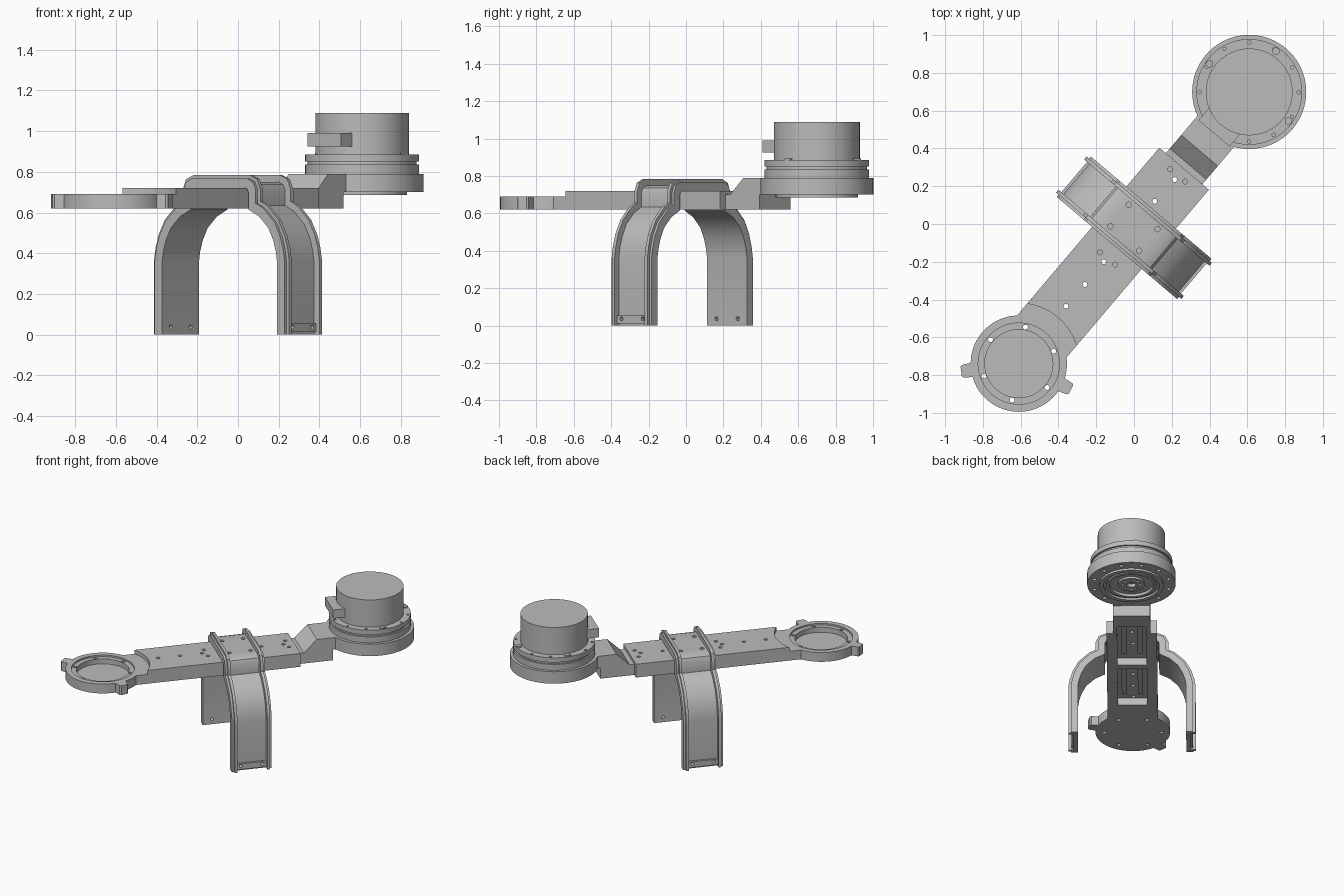
import bpy, bmesh
from math import sin, cos, pi, radians, asin
from mathutils import Matrix, Vector

if "Cube" in bpy.data.objects:
    bpy.data.objects.remove(bpy.data.objects["Cube"], do_unlink=True)

grey = bpy.data.materials.new("machined_grey")
grey.use_nodes = True
grey.diffuse_color = (0.5, 0.5, 0.5, 1)
grey.node_tree.nodes["Principled BSDF"].inputs["Base Color"].default_value = (0.5, 0.5, 0.5, 1)

# Parts are built with the arm along x, then turned into place
PLACE = Matrix.Translation((0, -0.02, 0)) @ Matrix.Rotation(radians(49.7), 4, 'Z')
END = 0.943          # distance from the clamp to each end centre
HALF = 0.172         # half width of the beam
parts = []


def finish(name, bm):
    bmesh.ops.remove_doubles(bm, verts=bm.verts, dist=1e-5)
    bmesh.ops.recalc_face_normals(bm, faces=bm.faces)
    bm.transform(PLACE)
    mesh = bpy.data.meshes.new(name)
    bm.to_mesh(mesh)
    bm.free()
    mesh.materials.append(grey)
    ob = bpy.data.objects.new(name, mesh)
    bpy.context.collection.objects.link(ob)
    parts.append(ob)
    return ob


def prism(name, pts, lo, hi, axis='z'):
    put = {'x': lambda a, b, t: (t, a, b), 'y': lambda a, b, t: (a, t, b),
           'z': lambda a, b, t: (a, b, t)}[axis]
    bm = bmesh.new()
    face = bm.faces.new([bm.verts.new(put(a, b, lo)) for a, b in pts])
    ext = bmesh.ops.extrude_face_region(bm, geom=[face])
    step = Vector(put(0, 0, hi - lo))
    bmesh.ops.translate(bm, verts=[g for g in ext["geom"] if isinstance(g, bmesh.types.BMVert)], vec=step)
    return finish(name, bm)


def rect(x0, x1, y0, y1):
    return [(x0, y0), (x1, y0), (x1, y1), (x0, y1)]


def lathe(name, profile, x):
    bm = bmesh.new()
    vs = [bm.verts.new((x + r, 0, z)) for r, z in profile]
    es = [bm.edges.new(p) for p in zip(vs, vs[1:])]
    bmesh.ops.spin(bm, geom=vs + es, cent=(x, 0, 0), axis=(0, 0, 1), angle=2 * pi, steps=72)
    return finish(name, bm)


def pegs(name, spots, r, depth, axis='Z'):
    bm = bmesh.new()
    turn = Matrix.Rotation(pi / 2, 4, 'X') if axis == 'Y' else Matrix.Identity(4)
    for p in spots:
        bmesh.ops.create_cone(bm, cap_ends=True, segments=16, radius1=r, radius2=r,
                              depth=depth, matrix=Matrix.Translation(p) @ turn)
    return finish(name, bm)


def cut(cutter, *targets):
    cutter.hide_render = True
    for ob in targets:
        mod = ob.modifiers.new("cut", 'BOOLEAN')
        mod.operation, mod.solver, mod.object = 'DIFFERENCE', 'EXACT', cutter
        bpy.context.view_layer.objects.active = ob
        bpy.ops.object.modifier_apply(modifier=mod.name)
    parts.remove(cutter)
    bpy.data.objects.remove(cutter, do_unlink=True)


def around(cx, r, z, count, start=0):
    return [(cx + r * cos(a), r * sin(a), z)
            for a in (radians(start) + 2 * pi * i / count for i in range(count))]


def end_arc(r):
    # Arc about the ring centre, across the beam width
    a = asin(HALF / r)
    return [(-END + r * cos(t), r * sin(t)) for t in (-a + 2 * a * i / 16 for i in range(17))]


# Beam, with a curved shoulder toward the ring
beam = prism("beam", end_arc(0.32) + [(0.41, HALF), (0.41, -HALF)], 0.62, 0.72)
prism("ring_neck", end_arc(0.235) + end_arc(0.32)[::-1], 0.62, 0.69)

# Sloped neck rising to the motor
neck = prism("motor_neck", [(0.41, 0.62), (0.65, 0.62), (0.65, 0.70), (0.69, 0.70), (0.69, 0.79),
                            (0.536, 0.79), (0.443, 0.70), (0.41, 0.70)], -0.127, 0.127, 'y')

# Underside pockets with rails
for i, (x0, x1) in enumerate([(-0.57, -0.07), (-0.02, 0.50)]):
    cut(prism("pocket_cutter", rect(x0, x1, -0.1, 0.1), 0.6, 0.675), beam, neck)
    for v in (-0.055, 0.055):
        prism("pocket_rail", rect(x0 + 0.1, x1 - 0.06, v - 0.018, v + 0.018), 0.65, 0.68)

# Through holes in the beam
back = PLACE.inverted()
holes = [(0.19, 0.29), (0.215, 0.235), (0.27, 0.225), (0.11, 0.12), (-0.18, -0.15),
         (-0.16, -0.20), (-0.10, -0.215), (-0.26, -0.32), (-0.36, -0.435)]
cut(pegs("hole_cutter", [back @ Vector((x, y, 0.67)) for x, y in holes], 0.013, 0.3), beam)

# Open ring seat with two tabs
seat = lathe("ring_seat", [(0, 0.62), (0.255, 0.62), (0.255, 0.69), (0.215, 0.69), (0.215, 0.678),
                           (0.18, 0.678), (0.18, 0.64), (0, 0.64)], -END)
cut(pegs("hole_cutter", around(-END, 0.196, 0.65, 6, -30), 0.013, 0.2), seat)
for angle in (138, -76):
    d = Vector((cos(radians(angle)), sin(radians(angle))))
    s = Vector((-d.y, d.x))
    c = Vector((-END, 0))
    prism("ring_tab", [c + d * r + s * w for r, w in
                       ((0.235, -0.04), (0.30, -0.033), (0.308, -0.025),
                        (0.308, 0.025), (0.30, 0.033), (0.235, 0.04))], 0.62, 0.69)

# Motor: flanges, can and hub underside
motor = lathe("motor", [(0, 0.72), (0.03, 0.72), (0.03, 0.695), (0.09, 0.695), (0.09, 0.71),
                        (0.15, 0.71), (0.15, 0.69), (0.17, 0.69), (0.17, 0.70), (0.19, 0.70),
                        (0.19, 0.685), (0.22, 0.685), (0.22, 0.70), (0.302, 0.70), (0.302, 0.79),
                        (0.28, 0.79), (0.28, 0.835), (0.268, 0.835), (0.268, 0.85), (0.28, 0.85),
                        (0.28, 0.885), (0.23, 0.885), (0.23, 1.09), (0, 1.09)], END)
cut(pegs("hole_cutter", around(END, 0.262, 0.70, 12, 15), 0.014, 0.05)
    , motor)
cut(pegs("hole_cutter", around(END, 0.06, 0.695, 8), 0.01, 0.03), motor)
cut(pegs("hole_cutter", around(END, 0.262, 0.885, 12, 10), 0.009, 0.03), motor)
pegs("flange_screws", [(END + 0.258 * cos(radians(a)), 0.258 * sin(radians(a)), 0.885)
                       for a in (95, 7, -86)], 0.02, 0.016)
prism("motor_connector", rect(END - 0.288, END - 0.18, -0.108, 0.108), 0.925, 0.99)


# Clamp strap: inner outline, thickened outward
half = [(0.37, 0), (0.37, 0.36), (0.362, 0.41), (0.345, 0.465), (0.313, 0.525), (0.255, 0.58),
        (0.185, 0.615), (0.185, 0.70), (0.179, 0.714), (0.165, 0.72)]
path = [Vector(p) for p in half] + [Vector((-v, z)) for v, z in half[::-1]]


def offset(t):
    dirs = [(b - a).normalized() for a, b in zip(path, path[1:])]
    normals = [Vector((d.y, -d.x)) for d in dirs]
    return [p + (m + n) * (t / (1 + m.dot(n)))
            for p, m, n in zip(path, normals[:1] + normals, normals + normals[-1:])]


def strap(name, t, x0, x1):
    return prism(name, path + offset(t)[::-1], x0, x1, 'x')


plate = strap("strap_plate", 0.03, -0.105, 0.105)
for s in (-1, 1):
    for name, t, a, b in (("strap_rim", 0.065, 0.105, 0.125), ("strap_step", 0.048, 0.125, 0.14)):
        strap(name, t, min(s * a, s * b), max(s * a, s * b))
cut(pegs("hole_cutter", [(x, y, 0.75) for x in (-0.075, 0.075) for y in (-0.1, 0.1)], 0.014, 0.05), plate)

# Foot bars and their fixing holes
for s in (-1, 1):
    bar = prism("foot_bar", rect(min(s * 0.4, s * 0.415), max(s * 0.4, s * 0.415), 0.012, 0.055),
                -0.105, 0.105, 'x')
    cut(pegs("hole_cutter", [(x, s * 0.4, 0.037) for x in (-0.075, 0.075)], 0.011, 0.12, 'Y'), plate, bar)

# Smooth round surfaces, keep edges crisp
bpy.ops.object.select_all(action='DESELECT')
for ob in parts:
    ob.select_set(True)
bpy.context.view_layer.objects.active = parts[0]
bpy.ops.object.shade_smooth_by_angle(angle=radians(30))
